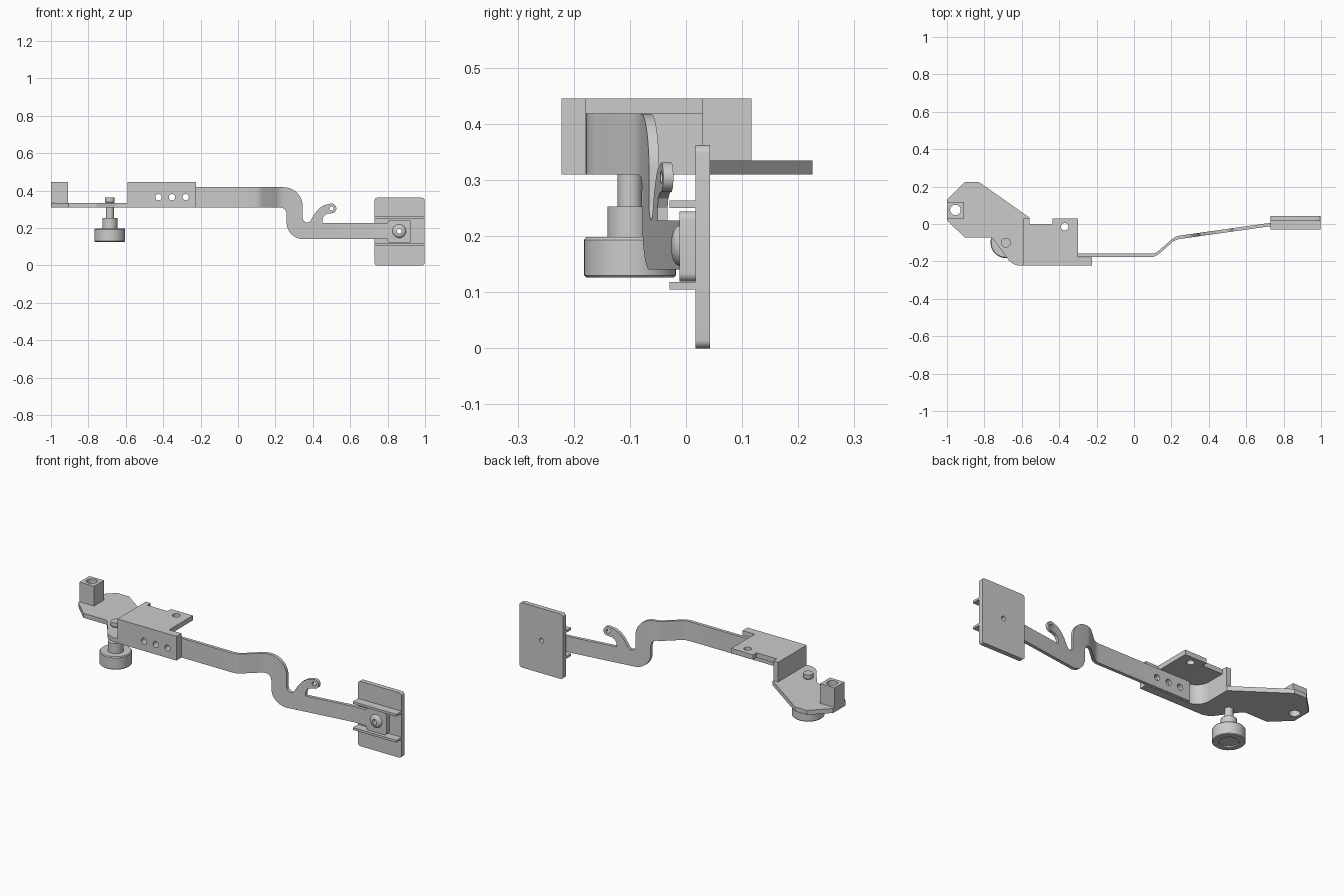
import bpy, bmesh, math
from mathutils import Matrix, Vector

if "Cube" in bpy.data.objects:
    bpy.data.objects.remove(bpy.data.objects["Cube"])


def arc(cx, cy, r, a0, a1, n=10):
    return [(cx + r * math.cos(math.radians(a0 + (a1 - a0) * i / n)),
             cy + r * math.sin(math.radians(a0 + (a1 - a0) * i / n))) for i in range(n + 1)]


def circle(cx, cy, r, n=24):
    return arc(cx, cy, r, 0, 360, n)[:-1]


def rect(x0, y0, x1, y1, r=0.0):
    if r == 0:
        return [(x0, y0), (x1, y0), (x1, y1), (x0, y1)]
    return (arc(x0 + r, y0 + r, r, 180, 270, 6) + arc(x1 - r, y0 + r, r, 270, 360, 6)
            + arc(x1 - r, y1 - r, r, 0, 90, 6) + arc(x0 + r, y1 - r, r, 90, 180, 6))


def finish(name, bm):
    bmesh.ops.remove_doubles(bm, verts=bm.verts, dist=1e-5)
    bmesh.ops.recalc_face_normals(bm, faces=bm.faces)
    me = bpy.data.meshes.new(name)
    bm.to_mesh(me)
    bm.free()
    ob = bpy.data.objects.new(name, me)
    bpy.context.collection.objects.link(ob)
    bpy.ops.object.select_all(action='DESELECT')
    ob.select_set(True)
    bpy.context.view_layer.objects.active = ob
    bpy.ops.object.shade_smooth_by_angle(angle=math.radians(30))
    return ob


def prism(name, loops, axis, lo, hi, bend=None):
    """Extrude an outline (first loop) with holes (other loops) along y or z."""
    cu = bpy.data.curves.new(name, 'CURVE')
    cu.dimensions, cu.fill_mode, cu.extrude = '2D', 'BOTH', (hi - lo) / 2
    for pts in loops:
        sp = cu.splines.new('POLY')
        sp.points.add(len(pts) - 1)
        for p, (u, v) in zip(sp.points, pts):
            p.co = (u, v, 0, 1)
        sp.use_cyclic_u = True
    tmp = bpy.data.objects.new(name + "_outline", cu)
    bpy.context.collection.objects.link(tmp)
    dg = bpy.context.evaluated_depsgraph_get()
    me = bpy.data.meshes.new_from_object(tmp.evaluated_get(dg))
    bm = bmesh.new()
    bm.from_mesh(me)
    bpy.data.objects.remove(tmp)
    bpy.data.curves.remove(cu)
    bpy.data.meshes.remove(me)
    bmesh.ops.remove_doubles(bm, verts=bm.verts, dist=1e-5)
    mid = (lo + hi) / 2
    for v in bm.verts:
        x, y, z = v.co
        v.co = (x, y, z + mid) if axis == 'z' else (x, z + mid, y)
    if bend:
        for x, _ in bend:
            bmesh.ops.bisect_plane(bm, geom=bm.verts[:] + bm.edges[:] + bm.faces[:],
                                   plane_co=(x, 0, 0), plane_no=(1, 0, 0))
        for v in bm.verts:
            v.co.y += path_y(v.co.x, bend)
    return finish(name, bm)


def path_y(x, pts):
    if x <= pts[0][0]:
        return pts[0][1]
    for (x0, y0), (x1, y1) in zip(pts, pts[1:]):
        if x <= x1:
            return y0 + (y1 - y0) * (x - x0) / (x1 - x0)
    return pts[-1][1]


def lathe(name, profile, loc, rot=Matrix.Identity(4), n=40):
    bm = bmesh.new()
    vs = [bm.verts.new((r, 0, z)) for r, z in profile]
    es = [bm.edges.new(p) for p in zip(vs, vs[1:])]
    bmesh.ops.spin(bm, geom=vs + es, cent=(0, 0, 0), axis=(0, 0, 1),
                   angle=math.tau, steps=n, use_duplicate=False)
    bmesh.ops.transform(bm, matrix=Matrix.Translation(Vector(loc)) @ rot, verts=bm.verts)
    return finish(name, bm)


# Base plate and the drilled block on its end
eye = circle(-0.955, 0.075, 0.028)
plate = [(-1, 0.13), (-0.905, 0.225), (-0.83, 0.225), (-0.56, 0.035), (-0.56, -0.222), (-0.62, -0.222),
         (-0.645, -0.214), (-0.668, -0.197), (-0.745, -0.09), (-0.755, -0.078), (-0.77, -0.072),
         (-0.905, -0.072), (-1, 0.02)]
prism("base_plate", [plate, eye], 'z', 0.31, 0.335)
prism("end_block", [rect(-1, 0.03, -0.91, 0.117), eye], 'z', 0.335, 0.445)

# Bracket: front wall, side wall, inner fillet and top plate
holes = [circle(x, 0.365, 0.017) for x in (-0.425, -0.353, -0.28)]
prism("bracket_front_wall", [rect(-0.59, 0.31, -0.225, 0.445)] + holes, 'y', -0.222, -0.178)
prism("bracket_side_wall", [rect(-0.59, -0.178, -0.56, 0.03)], 'z', 0.31, 0.445)
prism("bracket_fillet", [[(-0.56, -0.178)] + arc(-0.485, -0.103, 0.075, 270, 180)], 'z', 0.31, 0.418)
top = [(-0.56, -0.178), (-0.30, -0.178), (-0.30, 0.03), (-0.435, 0.03), (-0.435, 0), (-0.56, 0)]
prism("bracket_top", [top, circle(-0.37, -0.015, 0.02)], 'z', 0.418, 0.445)

# Cranked arm with its hook, bent sideways along a path
arm = ([(-0.49, 0.418)] + arc(0.245, 0.318, 0.1, 90, 0, 14) + arc(0.375, 0.258, 0.03, 180, 270, 6)
       + [(0.388, 0.24), (0.41, 0.277), (0.435, 0.306), (0.46, 0.322)]
       + arc(0.5, 0.305, 0.026, 110, -90, 14)
       + [(0.48, 0.277), (0.462, 0.267), (0.452, 0.25), (0.452, 0.228), (0.81, 0.228), (0.81, 0.14)]
       + arc(0.35, 0.23, 0.09, 270, 180, 14) + arc(0.225, 0.275, 0.035, 0, 90, 8) + [(-0.49, 0.31)])
bend = [(0.09, -0.168), (0.11, -0.165), (0.13, -0.154), (0.205, -0.088), (0.222, -0.077),
        (0.245, -0.071), (0.70, -0.007), (0.74, -0.003)]
prism("arm", [arm, circle(0.5, 0.305, 0.011, 16)] + holes, 'y', -0.009, 0.009, bend)

# Pad with two rails, arm end boss and domed rivet
bore = circle(0.862, 0.183, 0.013)
prism("pad", [rect(0.73, 0, 0.998, 0.362, 0.015), bore], 'y', 0.017, 0.043)
for side, z in (("lower", 0.105), ("upper", 0.25)):
    prism(side + "_pad_rail", [rect(0.73, z, 0.998, z + 0.013)], 'y', -0.029, 0.017)
prism("arm_end_boss", [rect(0.80, 0.119, 0.925, 0.244, 0.015), bore], 'y', -0.012, 0.017)
lathe("rivet", [(0.036, 0), (0.033, 0.006), (0.027, 0.010), (0.019, 0.013), (0.013, 0.014), (0.013, 0)],
      (0.862, -0.012, 0.183), Matrix.Rotation(math.pi / 2, 4, 'X'))

# Thumb screw through the base plate
lathe("thumb_screw", [(0, 0.133), (0.05, 0.133), (0.05, 0.126), (0.078, 0.126), (0.082, 0.13),
                      (0.082, 0.193), (0.078, 0.198), (0.04, 0.198), (0.04, 0.253), (0.022, 0.253),
                      (0.022, 0.335), (0.026, 0.34), (0.026, 0.362), (0, 0.362)], (-0.685, -0.1, 0))
